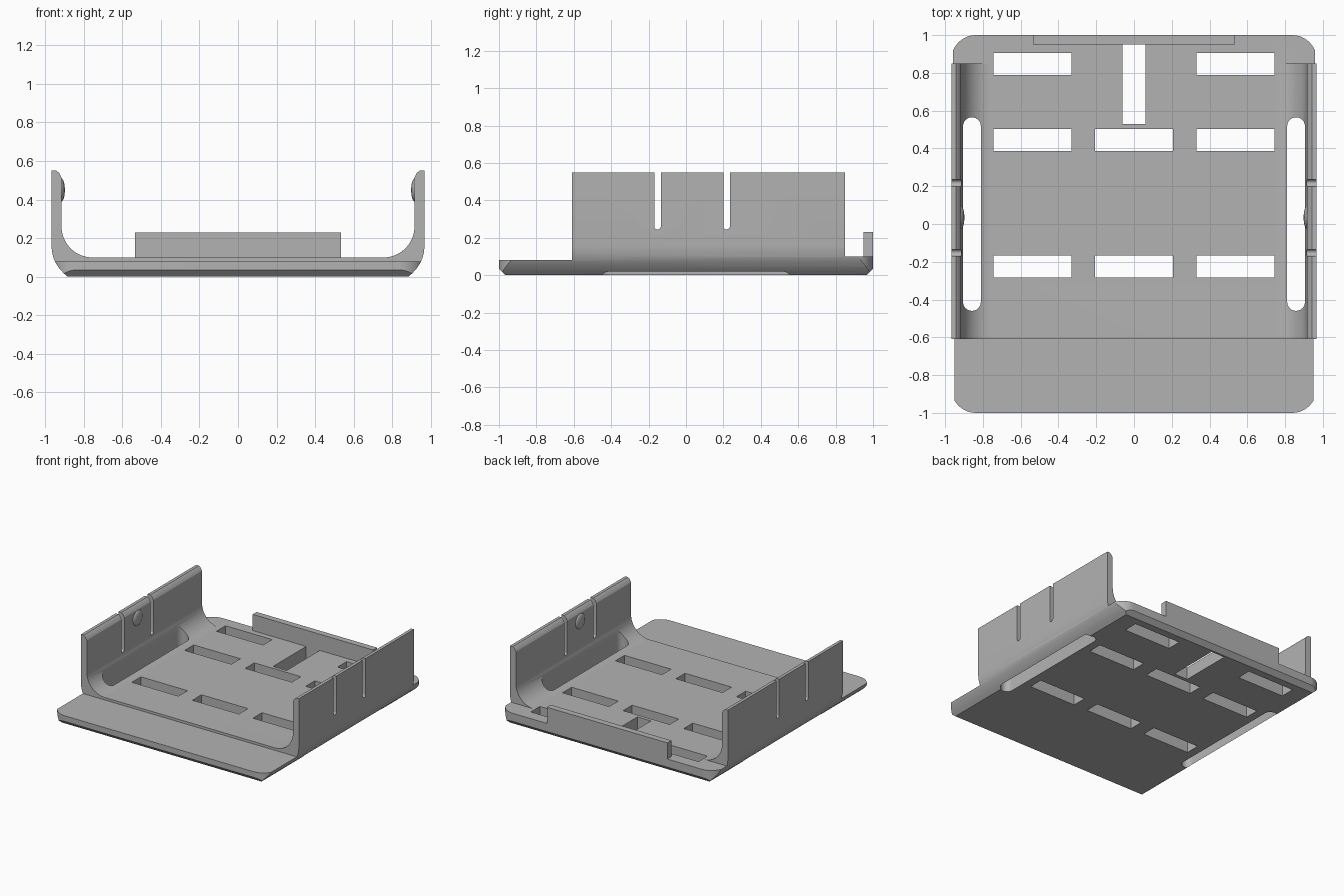
import bpy, bmesh
from math import sin, cos, pi
from mathutils import Vector

cube = bpy.data.objects.get("Cube")
if cube:
    bpy.data.objects.remove(cube, do_unlink=True)

grey = bpy.data.materials.new("plain_grey")
grey.use_nodes = True
colour = (0.45, 0.45, 0.45, 1)
grey.diffuse_color = colour
grey.node_tree.nodes["Principled BSDF"].inputs["Base Color"].default_value = colour


def prism(name, points, axis, lo, hi):
    """Extrude a 2D outline along an axis; the outline uses the other two axes in order."""
    bm = bmesh.new()

    def place(p, d):
        co = list(p)
        co.insert(axis, d)
        return Vector(co)

    face = bm.faces.new([bm.verts.new(place(p, lo)) for p in points])
    grown = bmesh.ops.extrude_face_region(bm, geom=[face])
    shift = place((0, 0), hi - lo)
    bmesh.ops.translate(bm, vec=shift,
                        verts=[v for v in grown["geom"] if isinstance(v, bmesh.types.BMVert)])
    bmesh.ops.recalc_face_normals(bm, faces=bm.faces)
    mesh = bpy.data.meshes.new(name)
    bm.to_mesh(mesh)
    bm.free()
    mesh.materials.append(grey)
    ob = bpy.data.objects.new(name, mesh)
    bpy.context.collection.objects.link(ob)
    return ob


def arc(cx, cy, r, start, end, steps=12):
    angles = [(start + (end - start) * i / steps) * pi / 180 for i in range(steps + 1)]
    return [(cx + r * cos(a), cy + r * sin(a)) for a in angles]


def rect(x0, x1, y0, y1):
    return [(x0, y0), (x1, y0), (x1, y1), (x0, y1)]


def activate(ob):
    bpy.ops.object.select_all(action='DESELECT')
    ob.select_set(True)
    bpy.context.view_layer.objects.active = ob


def carve(target, tool, operation='DIFFERENCE'):
    tool.hide_render = True
    mod = target.modifiers.new("carve", 'BOOLEAN')
    mod.operation, mod.solver, mod.object = operation, 'EXACT', tool
    activate(target)
    bpy.ops.object.modifier_apply(modifier=mod.name)
    bpy.data.objects.remove(tool, do_unlink=True)


# Channel cross-section: curved underside, side wall, inner fillet
half = [(0.885, 0), (0.908, 0.022), (0.928, 0.045), (0.945, 0.07), (0.957, 0.098),
        (0.964, 0.125), (0.967, 0.155), (0.967, 0.55), (0.942, 0.55), (0.926, 0.537),
        (0.915, 0.515)]
half += arc(0.755, 0.26, 0.16, 0, -90, 16)
tray = prism("tray", half + [(-x, z) for x, z in reversed(half)], 1, -1, 1)

# Low front apron and open back
carve(tray, prism("front_cut", rect(-2, -0.61, 0.08, 1), 0, -2, 2))
carve(tray, prism("back_cut", rect(0.85, 2, 0.1, 1), 0, -2, 2))

# Rounded plan corners, then chamfered lower front and back edges
corner = 0.13
cx, cy = 0.967 - corner, 1 - corner
plan = (arc(cx, cy, corner, 0, 90) + arc(-cx, cy, corner, 90, 180)
        + arc(-cx, -cy, corner, 180, 270) + arc(cx, -cy, corner, 270, 360))
carve(tray, prism("plan_shape", plan, 2, -0.5, 1), 'INTERSECT')
side = [(-0.965, 0), (0.965, 0), (1, 0.035), (1, 1), (-1, 1), (-1, 0.035)]
carve(tray, prism("end_chamfers", side, 0, -2, 2), 'INTERSECT')

# Rectangular floor slots
slots = [(-0.06, 0.06, 0.53, 0.95)]
for y, columns in ((0.79, (-1, 1)), (0.387, (-1, 0, 1)), (-0.283, (-1, 0, 1))):
    for c in columns:
        slots.append((c * 0.5375 - 0.207, c * 0.5375 + 0.207, y, y + 0.115))
for s in slots:
    carve(tray, prism("floor_slot", rect(*s), 2, -0.2, 0.3))

# Long rounded slots beside the walls
for sx in (-1, 1):
    mid, r = sx * 0.858, 0.047
    outline = arc(mid, 0.518, r, 0, 180) + arc(mid, -0.413, r, 180, 360)
    carve(tray, prism("edge_slot", outline, 2, -0.2, 0.4))

# Narrow notches through both walls
for y in (-0.152, 0.217):
    r = 0.0175
    outline = [(y + r, 1), (y - r, 1)] + arc(y, 0.262, r, 180, 360)
    carve(tray, prism("wall_notch", outline, 0, -2, 2))

# Upright lip on the back edge
prism("back_lip", rect(-0.535, 0.535, 0.95, 1), 2, 0.1, 0.23)

# Retaining bumps inside the walls
for sx, label in ((1, "left_bump"), (-1, "right_bump")):
    bpy.ops.mesh.primitive_uv_sphere_add(segments=32, ring_count=16, radius=1,
                                         location=(sx * 0.916, 0.035, 0.45))
    bump = bpy.context.object
    bump.name = label
    bump.scale = (0.018, 0.06, 0.06)
    bump.data.materials.append(grey)
    bpy.ops.object.shade_smooth()

activate(tray)
bpy.ops.object.shade_smooth_by_angle(angle=pi / 7)
